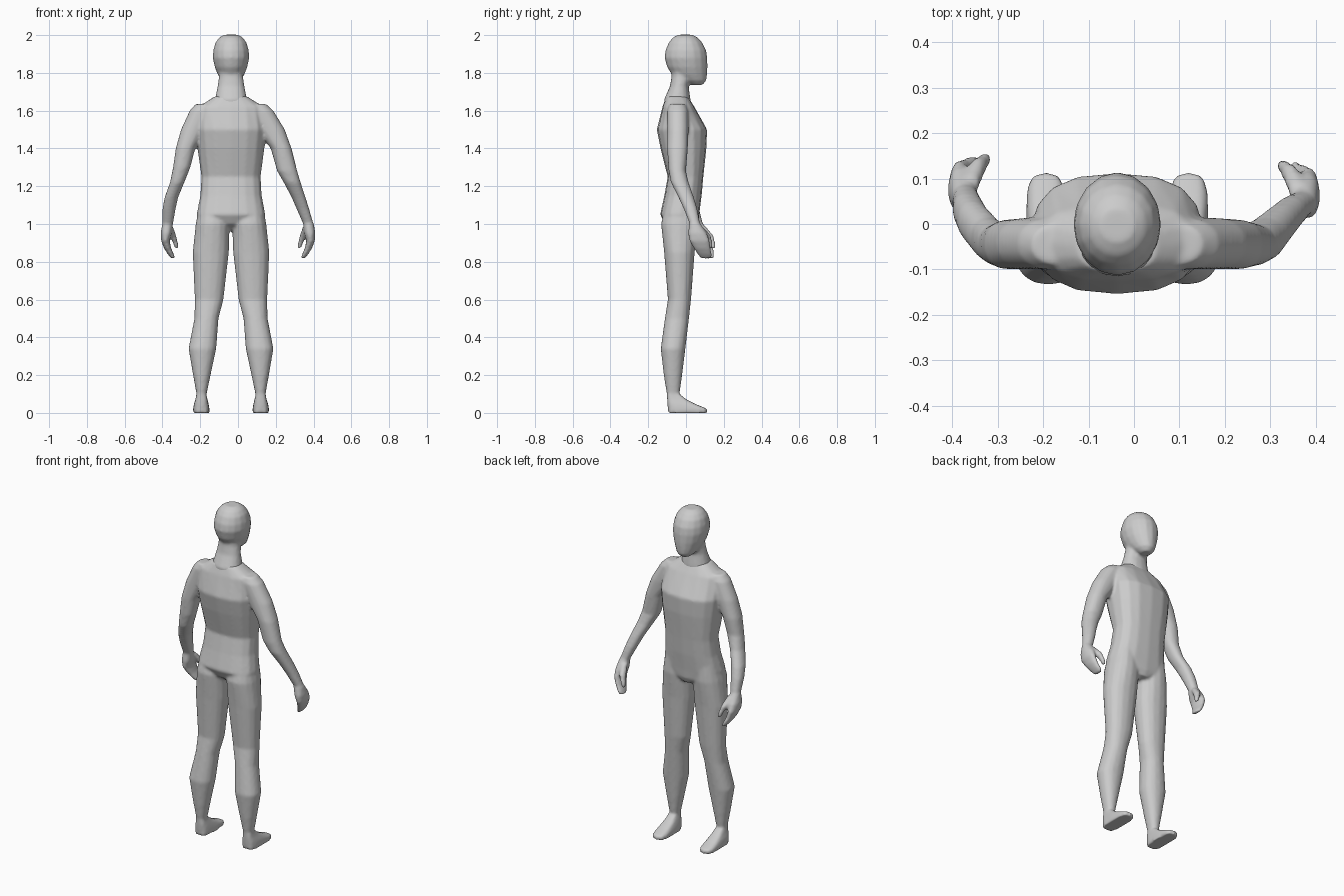
import bpy, bmesh, math

MID = -0.037   # symmetry line of torso, head and legs
SIDES = 16


def loft(bm, rings, power=2.2, flip=None, dy=0.0):
    """Skin horizontal rings (z, x0, x1, y0, y1); flip mirrors about x = flip."""
    loops = []
    for z, x0, x1, y0, y1 in rings:
        if flip is not None:
            x0, x1 = 2 * flip - x1, 2 * flip - x0
        loop = []
        for i in range(SIDES):
            a = 2 * math.pi * i / SIDES
            c, s = math.cos(a), math.sin(a)
            px = math.copysign(abs(c) ** (2 / power), c)
            py = math.copysign(abs(s) ** (2 / power), s)
            loop.append(bm.verts.new(((x0 + x1) / 2 + px * (x1 - x0) / 2,
                                      (y0 + y1) / 2 + dy + py * (y1 - y0) / 2, z)))
        loops.append(loop)
    faces = [bm.faces.new(loops[0]), bm.faces.new(loops[-1][::-1])]
    for a, b in zip(loops, loops[1:]):
        for i in range(SIDES):
            j = (i + 1) % SIDES
            faces.append(bm.faces.new((a[i], b[i], b[j], a[j])))
    bmesh.ops.recalc_face_normals(bm, faces=faces)


def finish(bm, name, iterations):
    """Blend the overlapping lofts into one smooth skin."""
    me = bpy.data.meshes.new(name)
    bm.to_mesh(me)
    bm.free()
    ob = bpy.data.objects.new(name, me)
    bpy.context.collection.objects.link(ob)
    r = ob.modifiers.new("fuse", 'REMESH')
    r.mode = 'VOXEL'
    r.voxel_size = 0.008
    r.use_smooth_shade = True
    s = ob.modifiers.new("soften", 'SMOOTH')
    s.factor = 0.5
    s.iterations = iterations


body = bmesh.new()
# torso
loft(body, [(1.675, -0.125, 0.05, -0.105, 0.01), (1.62, -0.21, 0.136, -0.125, 0.045),
            (1.5, -0.226, 0.152, -0.155, 0.112), (1.4, -0.215, 0.14, -0.135, 0.108),
            (1.25, -0.194, 0.12, -0.097, 0.092), (1.15, -0.2, 0.126, -0.115, 0.083),
            (1.05, -0.219, 0.145, -0.137, 0.07), (1.0, -0.17, 0.096, -0.11, 0.065),
            (0.965, -0.075, 0.001, -0.06, 0.05)], 2.5)

# legs and feet
leg = [(1.1, -0.205, -0.06, -0.11, 0.06), (1.0, -0.224, -0.045, -0.132, 0.064),
       (0.85, -0.24, -0.048, -0.116, 0.046), (0.6, -0.229, -0.077, -0.096, 0.027),
       (0.5, -0.231, -0.103, -0.112, 0.016), (0.34, -0.262, -0.115, -0.134, -0.003),
       (0.2, -0.238, -0.145, -0.118, -0.02), (0.1, -0.22, -0.166, -0.102, -0.034),
       (0.03, -0.22, -0.166, -0.098, -0.034)]
foot = [(0.1, -0.22, -0.168, -0.1, -0.035), (0.07, -0.226, -0.161, -0.1, 0.005),
        (0.045, -0.234, -0.155, -0.098, 0.055), (0.022, -0.238, -0.151, -0.096, 0.113),
        (0.0, -0.238, -0.151, -0.096, 0.113)]
for side in (None, MID):
    loft(body, leg, flip=side)
    loft(body, foot, 3.5, flip=side)

# arms, posed slightly differently
loft(body, [(1.635, -0.225, -0.1, -0.09, 0.0), (1.6, -0.256, -0.12, -0.1, 0.012),
            (1.5, -0.302, -0.17, -0.1, 0.014), (1.4, -0.33, -0.226, -0.1, 0.01),
            (1.3, -0.344, -0.252, -0.092, 0.0), (1.22, -0.36, -0.284, -0.078, 0.016),
            (1.14, -0.389, -0.317, -0.04, 0.05), (1.08, -0.4, -0.33, -0.01, 0.07),
            (1.0, -0.4, -0.344, 0.03, 0.09), (0.95, -0.4, -0.35, 0.04, 0.1)])
loft(body, [(1.635, 0.026, 0.15, -0.09, 0.0), (1.6, 0.046, 0.188, -0.1, 0.012),
            (1.5, 0.1, 0.248, -0.1, 0.014), (1.4, 0.173, 0.284, -0.1, 0.01),
            (1.28, 0.207, 0.314, -0.092, 0.0), (1.22, 0.242, 0.332, -0.08, 0.014),
            (1.14, 0.284, 0.358, -0.04, 0.042), (1.08, 0.31, 0.377, -0.012, 0.06),
            (1.0, 0.345, 0.4, 0.02, 0.075), (0.95, 0.35, 0.4, 0.025, 0.085)])

# hands: curled fingers and a thumb
fingers = [(1.0, -0.402, -0.345, 0.03, 0.092), (0.95, -0.41, -0.35, 0.025, 0.125),
           (0.91, -0.407, -0.362, 0.032, 0.14), (0.87, -0.391, -0.353, 0.055, 0.145),
           (0.84, -0.372, -0.34, 0.075, 0.152), (0.817, -0.352, -0.332, 0.09, 0.15)]
thumb = [(0.985, -0.38, -0.342, 0.065, 0.105), (0.94, -0.363, -0.328, 0.098, 0.145),
         (0.9, -0.345, -0.318, 0.122, 0.155), (0.872, -0.334, -0.313, 0.132, 0.157)]
for side, dy in ((None, 0.0), (0.0, -0.014)):
    loft(body, fingers, flip=side, dy=dy)
    loft(body, thumb, flip=side, dy=dy)
finish(body, "body", 5)

# head with neck, set into the shoulders
head = bmesh.new()
loft(head, [(2.002, -0.075, 0.001, -0.04, 0.035), (1.987, -0.1, 0.026, -0.07, 0.062),
            (1.96, -0.12, 0.046, -0.092, 0.087), (1.92, -0.131, 0.057, -0.109, 0.107),
            (1.88, -0.134, 0.06, -0.114, 0.113), (1.83, -0.123, 0.049, -0.1, 0.114),
            (1.79, -0.107, 0.033, -0.075, 0.112), (1.76, -0.09, 0.016, -0.03, 0.108),
            (1.736, -0.065, -0.009, 0.025, 0.088)], 2.0)
loft(head, [(1.85, -0.1, 0.026, -0.075, 0.03), (1.78, -0.101, 0.027, -0.077, 0.03),
            (1.73, -0.108, 0.034, -0.085, 0.014), (1.66, -0.122, 0.048, -0.116, 0.024),
            (1.6, -0.122, 0.048, -0.11, 0.024)])
finish(head, "head", 4)
